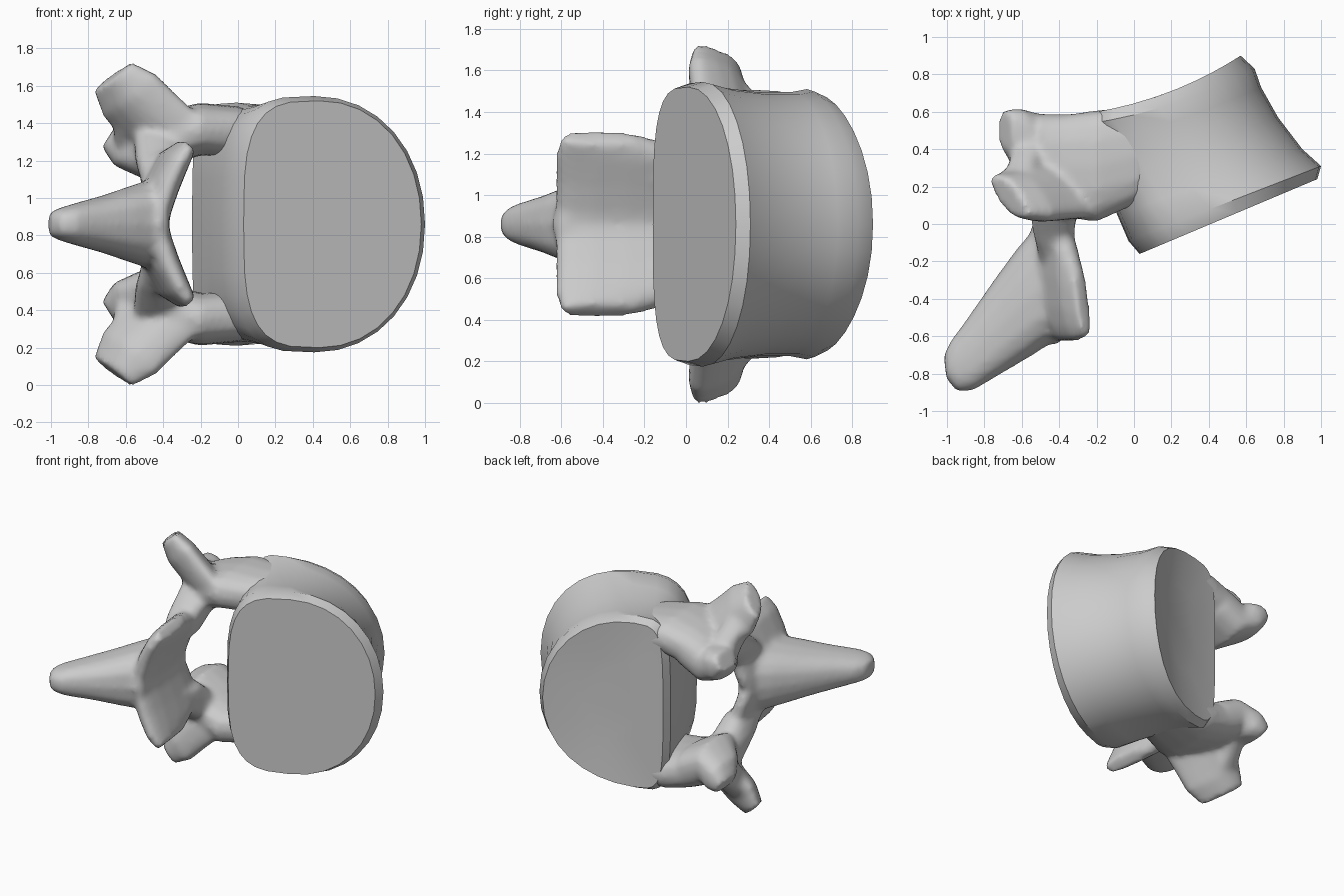
import bpy, bmesh, math
from mathutils import Vector

if "Cube" in bpy.data.objects:
    bpy.data.objects.remove(bpy.data.objects["Cube"], do_unlink=True)

MID = 0.86  # height of the symmetry plane

bone = bpy.data.materials.new("bone_grey")
bone.use_nodes = True
bone.diffuse_color = (0.6, 0.6, 0.6, 1)
bone.node_tree.nodes["Principled BSDF"].inputs["Base Color"].default_value = (0.6, 0.6, 0.6, 1)


def power(value, n):
    return math.copysign(abs(value) ** (2 / n), value)


def bridge(bm, rings):
    """Skin a list of point rings and close both ends."""
    loops = [[bm.verts.new(p) for p in ring] for ring in rings]
    for a, b in zip(loops, loops[1:]):
        for i in range(len(a)):
            j = (i + 1) % len(a)
            bm.faces.new((a[i], a[j], b[j], b[i]))
    bm.faces.new(loops[0])
    bm.faces.new(loops[-1])


def finish(bm, name):
    bmesh.ops.recalc_face_normals(bm, faces=bm.faces)
    mesh = bpy.data.meshes.new(name)
    bm.to_mesh(mesh)
    bm.free()
    obj = bpy.data.objects.new(name, mesh)
    bpy.context.collection.objects.link(obj)
    mesh.materials.append(bone)
    bpy.ops.object.select_all(action='DESELECT')
    obj.select_set(True)
    bpy.context.view_layer.objects.active = obj
    bpy.ops.object.shade_smooth_by_angle(angle=math.radians(32))
    return obj


def body_ring(px, py, ax, ay, half, widest, dip, sides=32):
    """Rounded section between a rear and a fore point, hollowed by dip."""
    rear, fore = Vector((px, py, MID)), Vector((ax, ay, MID))
    centre, reach = (rear + fore) / 2, (fore - rear) / 2
    sag = Vector((reach.y, -reach.x, 0)).normalized() * dip
    ring = []
    for i in range(sides):
        t = 2 * math.pi * i / sides
        n = 2.1 if math.cos(t) > 0 else 3.4
        u = power(math.cos(t), n)
        u = widest + u * (1 - widest if u > 0 else 1 + widest)
        if math.cos(t) < 0:
            u += 2 * dip * math.cos(t) ** 2
        ring.append(centre + reach * u + sag * (1 - u * u)
                    + Vector((0, 0, half * power(math.sin(t), n))))
    return ring


# Waisted body with a flat front plate and a dished back plate
bm = bmesh.new()
bridge(bm, [body_ring(*r) for r in (
    (0.03, -0.16, 0.98, 0.24, 0.66, -0.15, 0),
    (-0.03, -0.09, 1.0, 0.31, 0.685, -0.15, 0),
    (-0.09, 0.05, 0.9, 0.40, 0.655, -0.2, 0),
    (-0.15, 0.22, 0.77, 0.57, 0.635, -0.28, 0),
    (-0.23, 0.42, 0.68, 0.73, 0.635, -0.36, 0.02),
    (-0.29, 0.53, 0.645, 0.83, 0.65, -0.42, 0.045),
    (-0.27, 0.59, 0.57, 0.90, 0.62, -0.42, 0.05),
    (-0.03, 0.63, 0.39, 0.78, 0.31, -0.3, 0.02))])
finish(bm, "vertebral_body")


def plate(bm, stations, side, lean, sides=16):
    """Loft along x and the lateral axis; station = x, lateral, y low, y high, half thickness.
    Lean shifts x and the lateral axis along each section's depth."""
    pts = [Vector((s[0], 0, s[1])) for s in stations]
    rings = []
    for k, (x, v, y0, y1, half) in enumerate(stations):
        d = (pts[min(k + 1, len(pts) - 1)] - pts[max(k - 1, 0)]).normalized()
        normal = Vector((-d.z, 0, d.x))
        along = Vector((lean[0], 1, lean[1]))
        ring = []
        for i in range(sides):
            t = 2 * math.pi * i / sides
            p = Vector((x, (y0 + y1) / 2, v))
            p += along * (y1 - y0) / 2 * power(math.cos(t), 2.6)
            p += normal * half * power(math.sin(t), 2.6)
            p.z = MID + side * p.z
            ring.append(p)
        rings.append(ring)
    bridge(bm, rings)


STRAIGHT, BACK, OUT = (0, 0), (-0.12, 0), (-0.6, -0.35)
pedicle = ((0.2, 0.45, 0.2, 0.62, 0.12), (0.0, 0.49, 0.1, 0.63, 0.14),
           (-0.2, 0.51, 0.01, 0.61, 0.14), (-0.34, 0.47, 0.03, 0.59, 0.14),
           (-0.46, 0.43, 0.05, 0.58, 0.13))
upper_joint = ((-0.36, 0.45, 0.08, 0.59, 0.14), (-0.5, 0.38, 0.1, 0.59, 0.15),
               (-0.61, 0.42, 0.27, 0.62, 0.12), (-0.69, 0.47, 0.4, 0.61, 0.07))
side_process = ((-0.36, 0.47, 0.03, 0.34, 0.14), (-0.47, 0.57, 0.02, 0.33, 0.14),
                (-0.58, 0.69, 0.01, 0.29, 0.14), (-0.67, 0.79, 0.03, 0.26, 0.09))
web = ((-0.57, 0.42, 0.25, 0.56, 0.09), (-0.58, 0.54, 0.16, 0.42, 0.09),
       (-0.62, 0.66, 0.1, 0.3, 0.09))
neck = ((-0.42, 0.2, -0.3, 0.08, 0.09), (-0.43, 0.34, -0.14, 0.25, 0.12),
        (-0.42, 0.48, 0.04, 0.4, 0.14))
lower_joint = ((-0.27, 0.42, -0.60, -0.25, 0.045), (-0.345, 0.34, -0.63, 0.06, 0.075),
               (-0.41, 0.21, -0.63, 0.08, 0.085), (-0.45, 0.08, -0.63, 0.06, 0.08),
               (-0.465, 0.0, -0.65, 0.03, 0.08))
spine = ((-0.40, 0.0, -0.60, 0.02, 0.09), (-0.5, 0.0, -0.65, -0.03, 0.23),
         (-0.59, 0.0, -0.71, -0.13, 0.2), (-0.72, 0.0, -0.79, -0.3, 0.155),
         (-0.88, 0.0, -0.89, -0.52, 0.11), (-0.96, 0.0, -0.9, -0.62, 0.085),
         (-1.01, 0.0, -0.83, -0.7, 0.06))

# Arch with its paired processes and the central spine, fused into one surface
bm = bmesh.new()
for side in (1, -1):
    for part, lean in ((pedicle, STRAIGHT), (upper_joint, STRAIGHT), (web, STRAIGHT),
                       (neck, STRAIGHT), (side_process, OUT), (lower_joint, BACK)):
        plate(bm, part, side, lean)
plate(bm, spine, 1, BACK)
arch = finish(bm, "neural_arch")
fuse = arch.modifiers.new("fuse", 'REMESH')
fuse.mode = 'VOXEL'
fuse.voxel_size = 0.02
fuse.use_smooth_shade = True
soften = arch.modifiers.new("soften", 'SMOOTH')
soften.factor = 0.5
soften.iterations = 8
